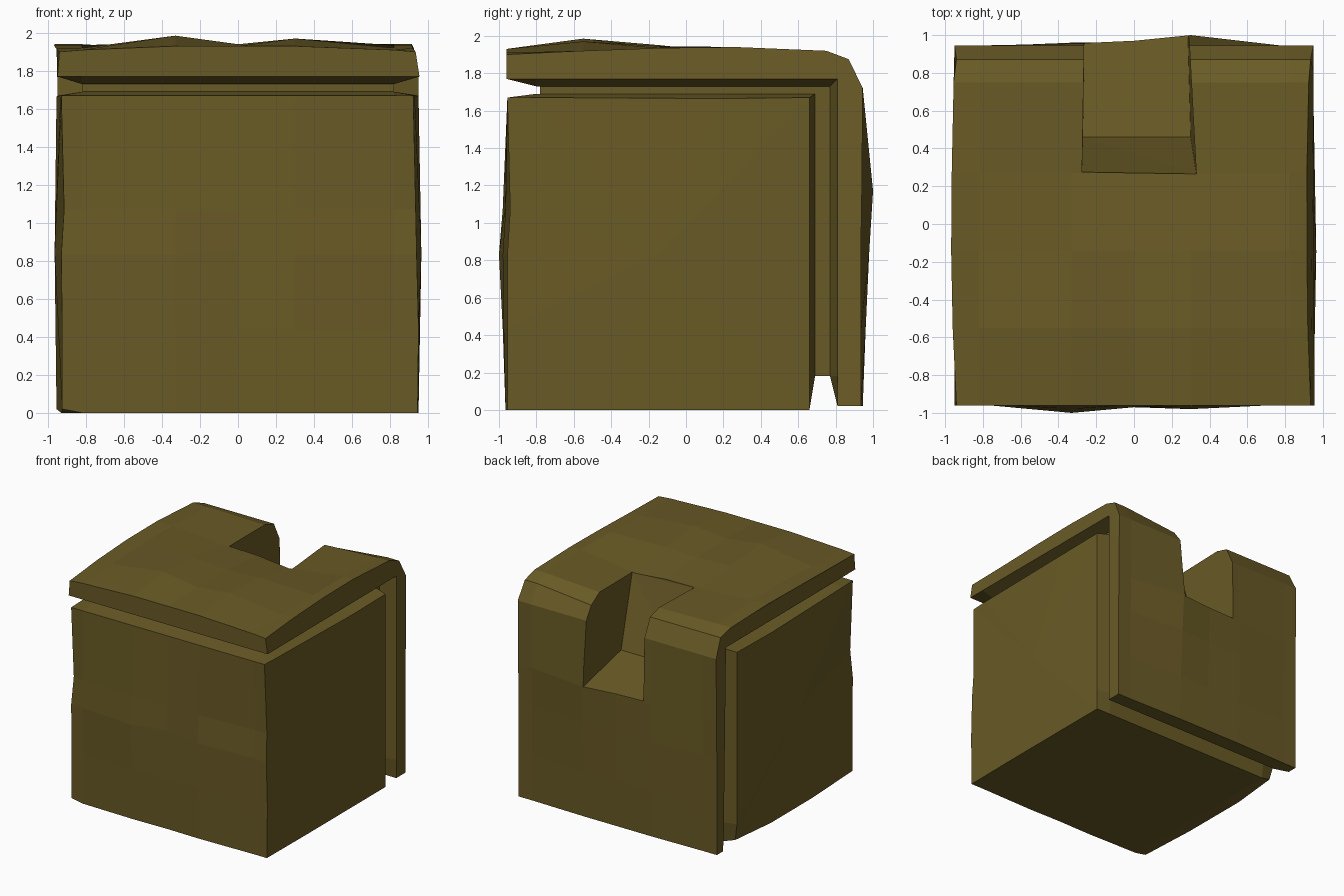
import bpy, bmesh
from mathutils import Vector

stone = bpy.data.materials.new("olive brown stone")
stone.diffuse_color = (0.141, 0.102, 0.019, 1)

COLS = [-0.95, -0.82, -0.33, 0.0, 0.30, 0.82, 0.95]


def make(name, bm, helper=False):
    bmesh.ops.recalc_face_normals(bm, faces=bm.faces)
    me = bpy.data.meshes.new(name)
    bm.to_mesh(me)
    bm.free()
    me.materials.append(stone)
    ob = bpy.data.objects.new(name, me)
    bpy.context.collection.objects.link(ob)
    ob.hide_render = ob.hide_viewport = helper
    return ob


def loft(name, mid, end, bumps, side, bulge, helper=False):
    """Skin a (y, z) ring across COLS.
    bumps = {(point, column): (dy, dz)}, side = {(point, column): x}."""
    bm = bmesh.new()
    rings = []
    for c, x in enumerate(COLS):
        ring = []
        for p, (y, z) in enumerate(end if c in (0, 6) else mid):
            dy, dz = bumps.get((p, c), (0, 0))
            ring.append(bm.verts.new((side.get((p, c), x), y + dy, z + dz)))
        rings.append(ring)
    n = len(mid)
    for a, b in zip(rings, rings[1:]):
        for i in range(n):
            j = (i + 1) % n
            bm.faces.new((a[i], a[j], b[j], b[i]))
    caps = [bm.faces.new(rings[0]), bm.faces.new(rings[-1])]
    if bulge:  # slightly swollen sides
        res = bmesh.ops.poke(bm, faces=caps)
        for v in res["verts"]:
            v.co.x = bulge if v.co.x > 0 else -bulge
    return make(name, bm, helper)


# Main block, with edges sloping into the groove
front = [(-0.955, 0), (-0.955, 0.44), (-0.955, 0.83), (-0.94, 1.07), (-0.955, 1.67)]
base = [(0.66, 0), (0.2, 0), (-0.4, 0)]
block = loft(
    "stone_block",
    front + [(-0.8, 1.69), (0.2, 1.69), (0.69, 1.69), (0.69, 0.18)] + base,
    front + [(-0.8, 1.67), (0.2, 1.665), (0.66, 1.67), (0.66, 0.18)] + base,
    {(0, 2): (-0.01, 0), (0, 3): (-0.005, 0), (0, 4): (-0.01, 0),
     (1, 2): (-0.025, 0), (1, 3): (-0.015, 0), (1, 4): (-0.02, 0),
     (2, 2): (-0.045, 0), (2, 3): (-0.01, 0.03), (2, 4): (-0.025, 0),
     (3, 1): (-0.01, 0), (3, 2): (-0.04, 0), (3, 3): (-0.03, 0), (3, 4): (-0.025, 0),
     (0, 0): (0, 0.02), (9, 0): (-0.02, 0.03), (10, 0): (0, 0.02)},
    {(0, 0): -0.925, (1, 0): -0.925, (2, 0): -0.93, (3, 0): -0.915, (4, 0): -0.93,
     (5, 0): -0.935, (6, 0): -0.955, (9, 0): -0.92, (10, 0): -0.955, (11, 0): -0.93,
     (0, 6): 0.945, (2, 6): 0.94, (3, 6): 0.935, (4, 6): 0.922,
     (5, 6): 0.93, (6, 6): 0.95},
    0.965)

# Inner core seen at the bottom of the groove
bm = bmesh.new()
bmesh.ops.create_cube(bm, size=1)
for v in bm.verts:
    v.co = Vector((v.co.x * 1.638, 0.012 + v.co.y * 1.584, 0.965 + v.co.z * 1.566))
core = make("groove_core", bm, True)

# L-shaped shell: top slab and back slab with a chamfered corner
outer = [(-0.96, 1.91), (-0.55, 1.92), (-0.14, 1.935), (0.27, 1.94), (0.75, 1.92),
         (0.87, 1.875), (0.945, 1.72), (0.94, 1.17), (0.935, 0.85), (0.935, 0.42), (0.935, 0.02)]
shell = loft(
    "top_and_back_shell",
    outer + [(0.81, 0.02), (0.77, 0.18), (0.77, 1.73), (-0.8, 1.73), (-0.96, 1.77)],
    outer + [(0.81, 0.02), (0.81, 0.18), (0.81, 1.77), (-0.8, 1.77), (-0.96, 1.77)],
    {(0, 0): (0, -0.01), (0, 6): (0, -0.01), (0, 3): (0, 0.02), (0, 2): (0, 0.02),
     (0, 4): (0, 0.02),
     (1, 2): (0, 0.065), (1, 3): (0, 0.02), (1, 4): (0, 0.05),
     (2, 2): (0, 0.015), (2, 4): (0, 0.01),
     (3, 2): (0, -0.035), (3, 3): (0, -0.04), (3, 4): (0, -0.07),
     (4, 2): (0, -0.01), (4, 4): (0, -0.03), (5, 4): (0, -0.05),
     (7, 4): (0.06, 0), (7, 2): (0.015, 0), (7, 3): (0.03, 0),
     (8, 2): (0.025, 0), (8, 4): (0.045, 0), (8, 3): (0.025, 0),
     (9, 2): (0.02, 0), (9, 3): (0.02, 0), (9, 4): (0.025, 0),
     (10, 2): (0.01, 0), (10, 3): (0.01, 0), (10, 4): (0.01, 0),
     (11, 0): (0.04, 0), (12, 0): (0.03, 0)},
    {(0, 0): -0.94, (1, 0): -0.96, (2, 0): -0.968, (3, 0): -0.965, (4, 0): -0.955,
     (5, 0): -0.94, (0, 6): 0.935, (1, 6): 0.92, (2, 6): 0.915, (3, 6): 0.915,
     (4, 6): 0.925, (5, 6): 0.935, (14, 6): 0.955, (15, 6): 0.955},
    0, True)

# Notch cut into the top back edge
bm = bmesh.new()
for p in [(-0.27, 0.46, 1.28), (0.30, 0.46, 1.28), (-0.26, 1.2, 1.13), (0.28, 1.2, 1.13),
          (-0.275, 0.275, 1.9), (0.33, 0.265, 1.87), (-0.275, 0.275, 2.1), (0.33, 0.265, 2.1),
          (-0.26, 1.2, 2.1), (0.28, 1.2, 2.1)]:
    bm.verts.new(p)
bmesh.ops.convex_hull(bm, input=bm.verts)
cutter = make("notch_cutter", bm, True)

# Join the parts into one skin, then cut the notch
for part, op in ((core, "UNION"), (shell, "UNION"), (cutter, "DIFFERENCE")):
    m = block.modifiers.new(part.name, "BOOLEAN")
    m.operation = op
    m.solver = "EXACT"
    m.object = part
